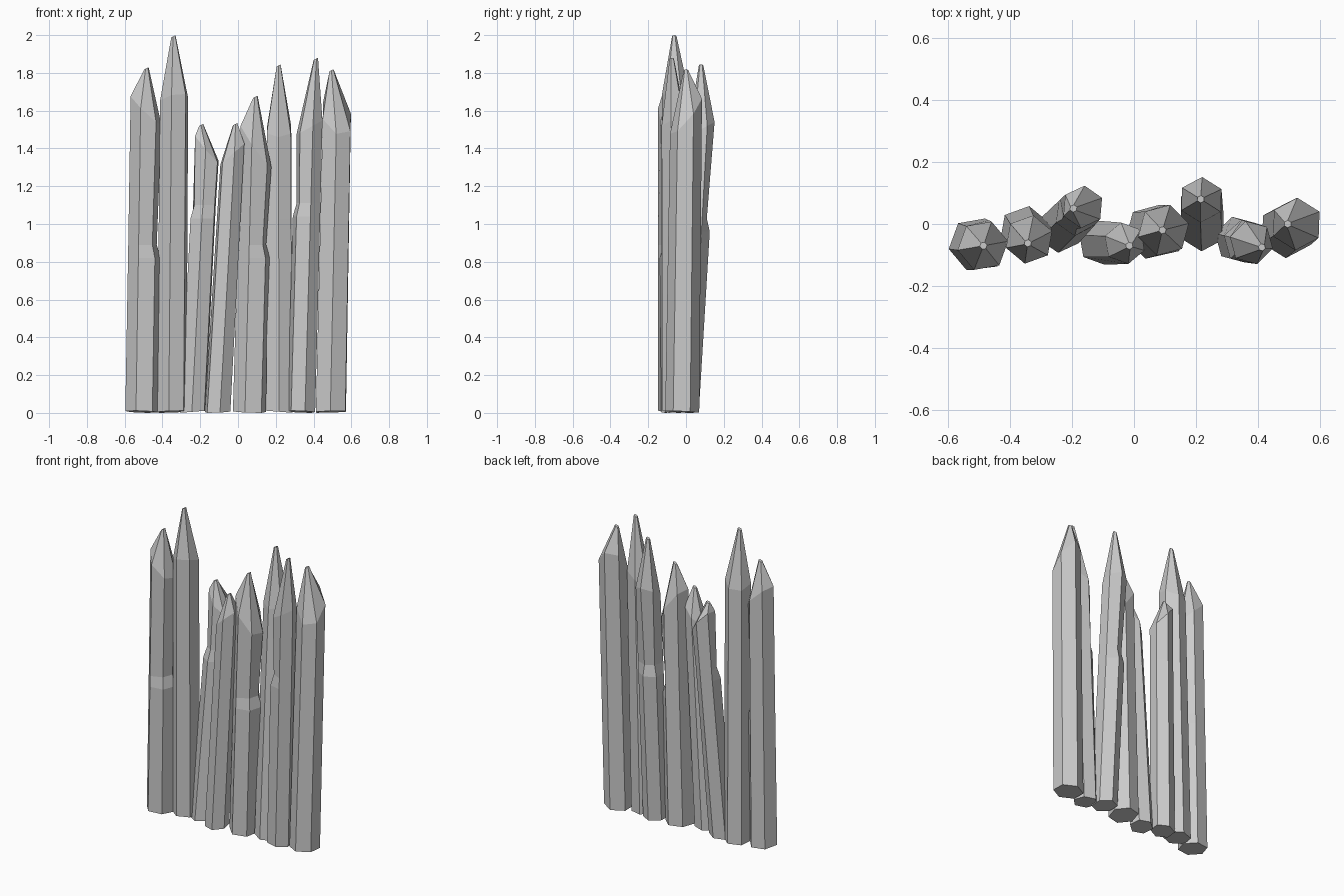
import bpy, bmesh
from math import cos, sin, radians, pi

if "Cube" in bpy.data.objects:
    bpy.data.objects.remove(bpy.data.objects["Cube"])

# base x,y | shoulder x,y | radius, turn | shoulder z, slant, slant dir | tip x,y,z | notch z, notch dir
STAKES = [
    (-.51, -.065, -.487, -.07, .088, 10, 1.60, .08, 170, -.485, -.07, 1.83, .82, -40),
    (-.352, -.025, -.338, -.05, .084, 20, 1.66, .03, -60, -.342, -.062, 2.00, 0, 0),
    (-.238, -.02, -.165, .055, .073, 25, 1.40, .08, 170, -.195, .05, 1.53, 1.03, 240),
    (-.108, -.06, -.03, -.062, .072, 40, 1.37, .06, 0, -.015, -.07, 1.535, 0, 0),
    (.06, -.025, .095, -.02, .09, 15, 1.41, .12, 170, .092, -.02, 1.68, .82, -20),
    (.22, -.01, .217, .078, .078, 28, 1.50, .04, 90, .215, .08, 1.845, .96, 90),
    (.335, -.05, .378, -.06, .076, 45, 1.51, .04, 0, .412, -.075, 1.88, 1.04, 170),
    (.492, -.02, .523, 0, .09, 28, 1.57, .10, 110, .495, 0, 1.82, 0, 0),
]


def stake(i, bx, by, sx, sy, r, turn, sz, slant, sdir, tx, ty, tz, nz, ndir):
    """Leaning six-sided log with a slanted shoulder, sharpened tip and optional chopped notch."""
    angles = [radians(turn) + k * pi / 3 for k in range(6)]
    levels = [0] + ([nz, nz + .07] if nz else []) + [sz]
    bm = bmesh.new()
    rings = []
    for n, z in enumerate(levels):
        t = z / sz
        cx, cy = bx + (sx - bx) * t, by + (sy - by) * t
        ring = []
        for a in angles:
            rr, zz = r * (1 - .06 * t), z
            if n == 0:
                zz = .006 - .006 * cos(a - radians(60 * i))
            elif n == len(levels) - 1:
                zz += slant * cos(a - radians(sdir))
            elif n == 2 and cos(a - radians(ndir)) > .5:
                rr *= .8
            elif n == 1 and cos(a - radians(ndir)) > .5:
                rr *= 1.06
            ring.append(bm.verts.new((cx + rr * cos(a), cy + rr * sin(a), zz)))
        rings.append(ring)
    # blunt little tip
    rings.append([bm.verts.new((tx + .012 * cos(a), ty + .012 * sin(a),
                                tz - .006 + .006 * cos(a))) for a in angles])
    for lo, hi in zip(rings, rings[1:]):
        for k in range(6):
            m = (k + 1) % 6
            bm.faces.new((lo[k], lo[m], hi[m], hi[k]))
    bm.faces.new(rings[0][::-1])
    bm.faces.new(rings[-1])
    bmesh.ops.recalc_face_normals(bm, faces=bm.faces)
    mesh = bpy.data.meshes.new(f"stake_{i}")
    bm.to_mesh(mesh)
    bm.free()
    bpy.context.collection.objects.link(bpy.data.objects.new(f"stake_{i}", mesh))


# row of sharpened stakes
for i, row in enumerate(STAKES, 1):
    stake(i, *row)
